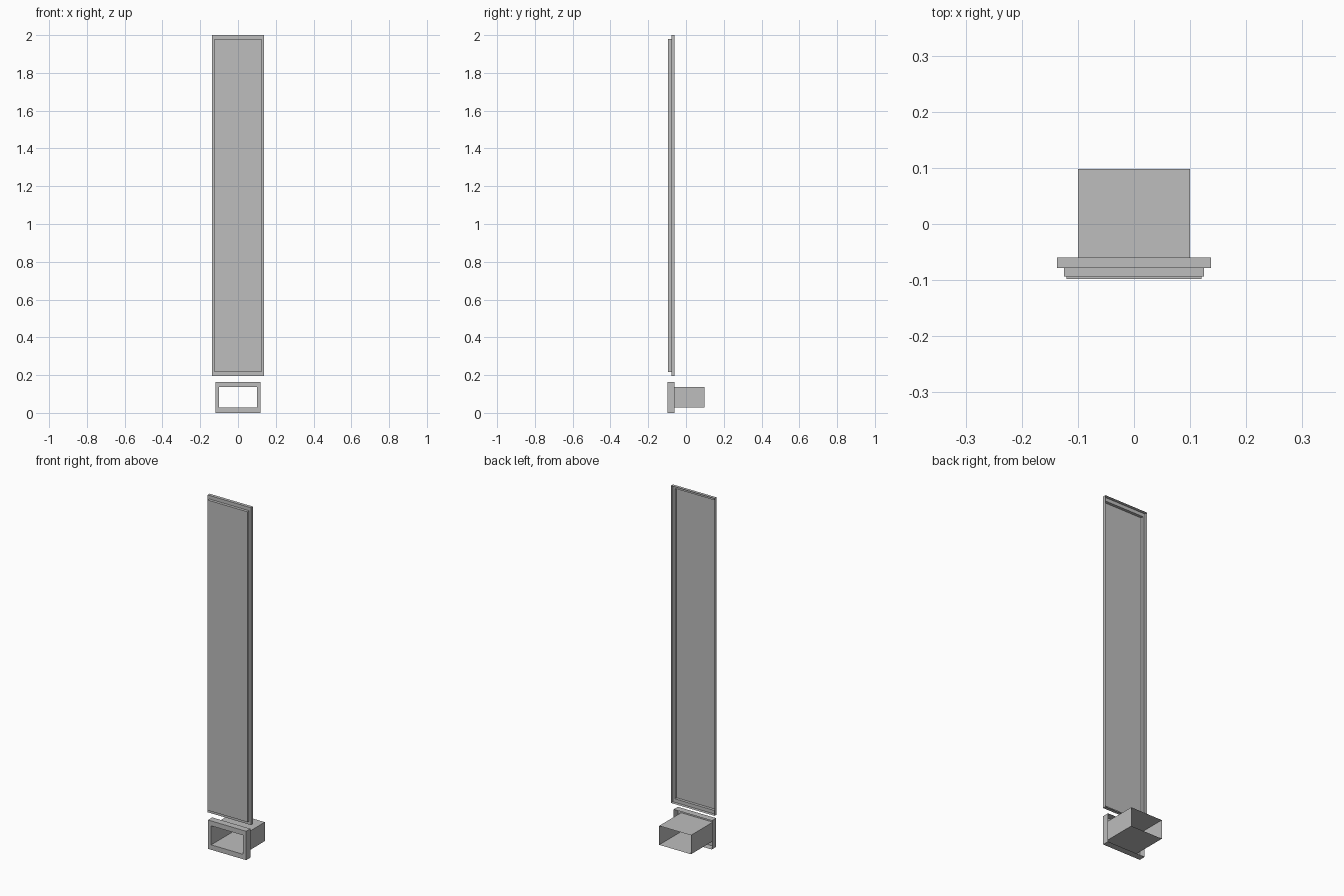
import bpy
import bmesh

default_cube = bpy.data.objects.get("Cube")
if default_cube:
    bpy.data.objects.remove(default_cube, do_unlink=True)

grey = bpy.data.materials.new("light_grey")
grey.use_nodes = True
colour = (0.51, 0.51, 0.51, 1)
grey.diffuse_color = colour
grey.node_tree.nodes["Principled BSDF"].inputs["Base Color"].default_value = colour


def folded_sheet(name, centre_z, rings, capped):
    """Join rectangular rings (half width, half height, y), ordered back to front."""
    bm = bmesh.new()
    loops = []
    for w, h, y in rings:
        corners = ((-w, -h), (w, -h), (w, h), (-w, h))
        loops.append([bm.verts.new((x, y, centre_z + z)) for x, z in corners])
    for back, front in zip(loops, loops[1:]):
        for i in range(4):
            j = (i + 1) % 4
            bm.faces.new((front[i], front[j], back[j], back[i]))
    if capped:
        bm.faces.new(loops[-1])
    # Outward side follows the ring order
    for f in bm.faces:
        f.normal_update()
    mesh = bpy.data.meshes.new(name)
    bm.to_mesh(mesh)
    bm.free()
    mesh.materials.append(grey)
    obj = bpy.data.objects.new(name, mesh)
    bpy.context.collection.objects.link(obj)
    return obj


# Tall pressed panel: stepped pan, open at the back
folded_sheet("tall_panel", 1.098, [
    (0.137, 0.902, -0.060),
    (0.137, 0.902, -0.078),
    (0.125, 0.882, -0.078),
    (0.125, 0.882, -0.094),
], True)

# Hollow collar with a rectangular opening in its face
folded_sheet("duct_collar", 0.082, [
    (0.12, 0.082, -0.060),
    (0.12, 0.082, -0.098),
    (0.10, 0.054, -0.098),
], False)

# Open rectangular duct running back from the collar face
folded_sheet("duct_tube", 0.082, [
    (0.10, 0.054, 0.098),
    (0.10, 0.054, -0.098),
], False)
